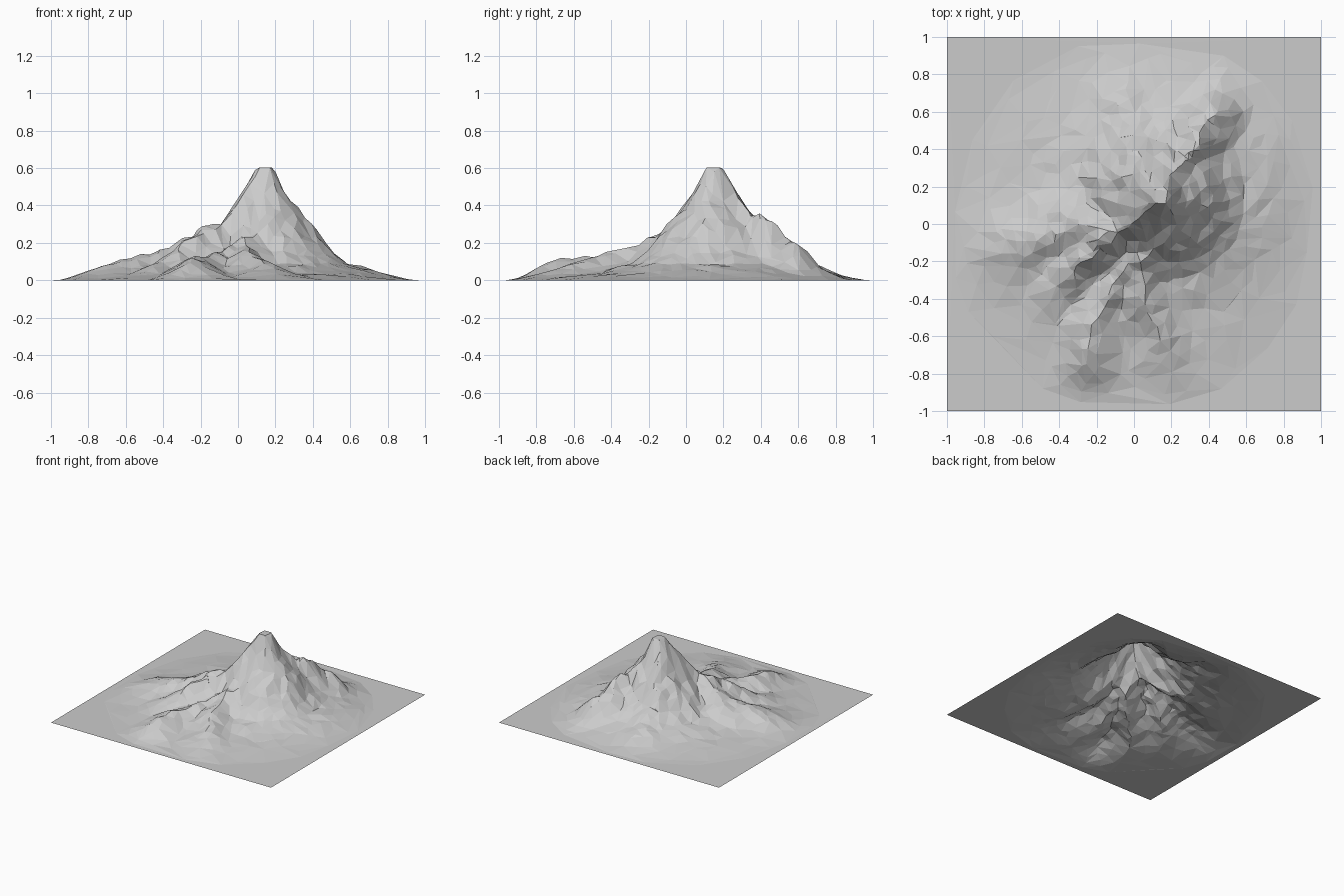
import bpy, bmesh, math
from mathutils import Vector, noise

if "Cube" in bpy.data.objects:
    bpy.data.objects.remove(bpy.data.objects["Cube"])

PEAK = Vector((0.14, 0.15))

# ridge crest lines: (width, [(x, y, height), ...])
RIDGES = [
    (0.16, [(.14, .15, .60), (.2, .25, .47), (.28, .37, .36), (.33, .46, .345), (.41, .55, .22), (.48, .7, .08)]),
    (0.17, [(.14, .15, .60), (.06, .07, .50), (0, 0, .40), (-.08, -.04, .31), (-.2, -.1, .285), (-.32, -.25, .17), (-.42, -.34, .1)]),
    (0.22, [(-.14, -.04, .29), (-.28, .0, .235), (-.42, -.05, .165), (-.6, -.1, .12), (-.8, -.15, .055)]),
    (0.18, [(.05, .03, .40), (.03, -.15, .24), (.04, -.3, .18), (.06, -.42, .16), (.15, -.6, .09), (.22, -.78, .04)]),
    (0.15, [(-.02, -.2, .18), (-.15, -.4, .14), (-.23, -.55, .135), (-.24, -.74, .105), (-.29, -.88, .04)]),
    (0.2, [(.14, .15, .60), (.06, .28, .41), (0, .42, .25), (-.05, .6, .12), (-.1, .78, .04)]),
]
# slope of the main cone: (distance from peak, height)
CONE = [(0, .60), (.04, .585), (.06, .56), (.1, .495), (.15, .42), (.2, .355), (.26, .285),
        (.36, .165), (.46, .09), (.66, .035), (.85, 0), (3, 0)]


def lerp_table(table, r):
    for (r0, h0), (r1, h1) in zip(table, table[1:]):
        if r <= r1:
            return h0 + (h1 - h0) * (r - r0) / (r1 - r0)
    return 0


def ridge_height(p, width, pts):
    best = 0
    for a, b in zip(pts, pts[1:]):
        pa, pb = Vector(a[:2]), Vector(b[:2])
        d = pb - pa
        t = max(0, min(1, (p - pa).dot(d) / d.length_squared))
        dist = (p - pa - d * t).length
        best = max(best, (a[2] + (b[2] - a[2]) * t) * math.exp(-(dist / width) ** 1.45))
    return best


def height(x, y):
    # warp the crest lines a little away from the summit
    p = Vector((x, y))
    far = min(1, (p - PEAK).length / .2)
    q = p + Vector((noise.noise((x * 6, y * 6, 1)), noise.noise((x * 6, y * 6, 7)))) * far * .025
    r0 = (abs(x) ** 2.4 + abs(y) ** 2.4) ** (1 / 2.4)
    apron = .095 * max(0, 1 - r0 / .95)
    parts = [lerp_table(CONE, (q - PEAK).length), apron] + [ridge_height(q, *r) for r in RIDGES]
    h = sum(v ** 10 for v in parts) ** .1 * .97
    # rocky gullies, strongest on the steep parts
    n = noise.noise((x * 7, y * 7, 3)) * .7 + .75 * noise.noise((x * 14, y * 14, 5))
    h += n * min(h, .25) * .15 * (.3 + .7 * far)
    # fade to the flat square border
    f = max(0, min(1, (.97 - r0) / .25))
    return min(.603, max(0, h * f * (2 - f)))


# mountain: dense height grid, then reduced to irregular flat facets
bm = bmesh.new()
bmesh.ops.create_grid(bm, x_segments=110, y_segments=110, size=1)
for v in bm.verts:
    v.co.z = height(v.co.x, v.co.y)
bmesh.ops.triangulate(bm, faces=bm.faces)
mesh = bpy.data.meshes.new("mountain")
bm.to_mesh(mesh)
bm.free()
mountain = bpy.data.objects.new("mountain", mesh)
bpy.context.collection.objects.link(mountain)
dec = mountain.modifiers.new("facets", 'DECIMATE')
dec.ratio = 0.05
